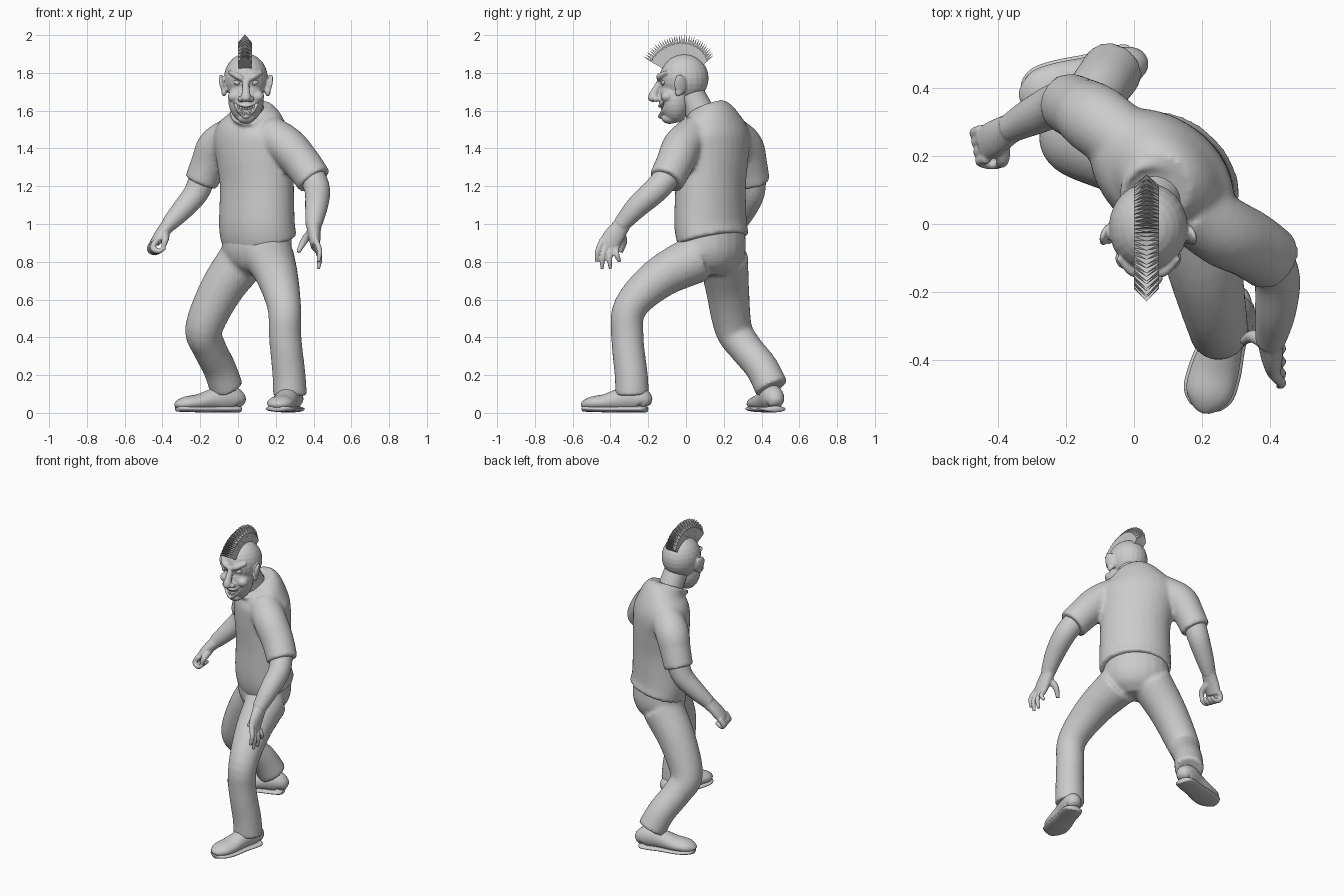
import bpy, bmesh, math
from mathutils import Vector, Matrix, Euler

if "Cube" in bpy.data.objects:
    bpy.data.objects.remove(bpy.data.objects["Cube"])


def tube(bm, pts, ref=(1, 0, 0), n=20, steps=5):
    """Loft through (x, y, z, ru[, rv]) points with spline interpolation."""
    P = [Vector(p if len(p) == 5 else (*p, p[3])) for p in pts]
    P = [P[0] * 2 - P[1]] + P + [P[-1] * 2 - P[-2]]
    S = []
    for i in range(1, len(P) - 2):
        a, b, c, d = P[i - 1:i + 3]
        for k in range(steps):
            t = k / steps
            S.append((b * 2 + (c - a) * t + (a * 2 - b * 5 + c * 4 - d) * t * t
                      + (b * 3 - a - c * 3 + d) * t ** 3) * 0.5)
    S.append(P[-2])
    rings = []
    for i, s in enumerate(S):
        t = (Vector(S[min(i + 1, len(S) - 1)][:3]) - Vector(S[max(i - 1, 0)][:3])).normalized()
        u = Vector(ref)
        u = (u - t * u.dot(t)).normalized()
        v = t.cross(u)
        rings.append([bm.verts.new(Vector(s[:3]) + u * s[3] * math.cos(q) + v * s[4] * math.sin(q))
                      for q in (2 * math.pi * k / n for k in range(n))])
    for A, B in zip(rings, rings[1:]):
        for k in range(n):
            bm.faces.new((A[k], A[(k + 1) % n], B[(k + 1) % n], B[k]))
    bm.faces.new(rings[0][::-1])
    bm.faces.new(rings[-1])


def ball(bm, c, r, rot=(0, 0, 0)):
    r = r if isinstance(r, tuple) else (r, r, r)
    bmesh.ops.create_uvsphere(bm, u_segments=24, v_segments=14, radius=1,
                              matrix=Matrix.LocRotScale(Vector(c), Euler(rot), Vector(r)))


def finish(name, bm, voxel=0, smooth=3, flat=False):
    """Make the object; a voxel size fuses its overlapping pieces into one skin."""
    bmesh.ops.recalc_face_normals(bm, faces=bm.faces[:])
    me = bpy.data.meshes.new(name)
    bm.to_mesh(me)
    bm.free()
    ob = bpy.data.objects.new(name, me)
    bpy.context.collection.objects.link(ob)
    for f in me.polygons:
        f.use_smooth = not flat
    if voxel:
        m = ob.modifiers.new("fuse", 'REMESH')
        m.mode, m.voxel_size, m.use_smooth_shade = 'VOXEL', voxel, True
        m = ob.modifiers.new("relax", 'SMOOTH')
        m.factor, m.iterations = 0.5, smooth
    return ob


SIDE = (0.77, -0.64, 0)   # twisted body's sideways axis

# trousers
bm = bmesh.new()
tube(bm, [(.10, .14, .97, .195, .155), (.10, .14, .86, .20, .16),
          (.10, .14, .78, .16, .13), (.10, .14, .73, .08, .07)], SIDE)
tube(bm, [(.17, .06, .82, .13), (.21, -.14, .715, .11), (.245, -.295, .56, .09),
          (.25, -.31, .4, .086), (.27, -.29, .2, .088), (.275, -.285, .09, .09)])
tube(bm, [(.03, .2, .82, .13), (-.09, .22, .65, .115), (-.18, .25, .45, .1),
          (-.155, .31, .35, .09), (-.1, .40, .24, .088), (-.06, .455, .13, .09)])
finish("trousers", bm, .012, 6)

# shirt with sleeves and collar
bm = bmesh.new()
tube(bm, [(.112, .145, .915, .22, .17), (.10, .13, 1.0, .22, .17), (.10, .13, 1.2, .215, .165),
          (.09, .135, 1.35, .225, .17), (.08, .14, 1.47, .235, .165),
          (.08, .13, 1.56, .17, .135), (.07, .11, 1.62, .10, .10)], SIDE, 32)
tube(bm, [(.16, .05, 1.48, .1), (.26, -.02, 1.41, .105), (.34, -.06, 1.32, .1), (.405, -.105, 1.23, .095)])
tube(bm, [(-.01, .23, 1.48, .1), (-.11, .305, 1.41, .105), (-.155, .335, 1.32, .095), (-.195, .355, 1.22, .09)])
tube(bm, [(.055 + .09 * math.cos(a), .075 + .1 * math.sin(a), 1.587 + .055 * math.sin(a), .013)
          for a in (k * math.pi / 8 for k in range(17))], (0, .3, 1), 8, 2)
finish("shirt", bm, .012, 4)

# left arm with open hand
bm = bmesh.new()
tube(bm, [(.39, -.09, 1.26, .07), (.42, -.16, 1.18, .068), (.415, -.26, 1.09, .06), (.40, -.345, .995, .044)])
w = Vector((0, -.86, .5))
tube(bm, [(.40, -.335, 1.0, .044, .04), (.405, -.385, .93, .055, .032), (.41, -.415, .88, .052, .024)], w)
for o, y, z in ((.043, -.475, .80), (.015, -.445, .762), (-.015, -.40, .762), (-.043, -.35, .80)):
    b = Vector((.41, -.405, .895)) + w * o
    e = Vector((.425, y, z))
    m = (b + e) / 2 + Vector((.015, -.008, 0))
    tube(bm, [(*b, .016), (*m, .015), (*e, .01)], n=10)
tube(bm, [(.39, -.35, .96, .024), (.35, -.33, .91, .02), (.318, -.345, .85, .012)], n=10)
finish("left_arm", bm, .006, 3)

# right arm with curled hand
bm = bmesh.new()
tube(bm, [(-.185, .355, 1.25, .07), (-.225, .35, 1.16, .066), (-.3, .315, 1.07, .056), (-.365, .28, 1.0, .043)])
w = Vector((.2, -.95, .1))
tube(bm, [(-.355, .285, 1.01, .043, .04), (-.405, .255, .95, .052, .033), (-.44, .235, .90, .052, .026)], w)
for o in (-.043, -.015, .015, .043):
    K = Vector((-.44, .235, .91)) + w * o
    tube(bm, [(*(K + Vector(d)), r) for d, r in (((0, 0, 0), .017), ((-.02, -.01, -.04), .016),
         ((.01, -.02, -.058), .015), ((.045, -.02, -.04), .011))], n=10)
tube(bm, [(-.385, .25, .95, .024), (-.385, .19, .92, .02), (-.395, .175, .88, .012)], n=10)
finish("right_arm", bm, .006, 3)


# shoes: rounded upper on a flat sole, from heel to toe
def shoe(name, heel, toe):
    h, t = Vector((*heel, 0)), Vector((*toe, 0))
    side = (t - h).cross(Vector((0, 0, 1)))
    bm, sole = bmesh.new(), bmesh.new()
    prof = ((0, .03, .05), (.05, .052, .11), (.2, .06, .14), (.4, .06, .12),
            (.65, .07, .088), (.85, .068, .075), (.96, .045, .055), (1, .02, .035))
    tube(bm, [(*((h.lerp(t, k)).xy), .012 + z / 2, wd, z / 2) for k, wd, z in prof], side)
    tube(sole, [(*((h.lerp(t, k)).xy), .02 + .012 * max(0, k - .7), wd + .008, .017) for k, wd, z in prof], side)
    finish(name + "_upper", bm)
    finish(name + "_sole", sole)


shoe("left_shoe", (.30, -.21), (.205, -.545))
shoe("right_shoe", (.01, .475), (-.325, .37))

# neck
bm = bmesh.new()
tube(bm, [(.07, .10, 1.53, .085), (.06, .06, 1.62, .075), (.05, .01, 1.71, .075)])
finish("neck", bm)

# head with brows, cheeks, nose, lips and ears
X = .042
bm = bmesh.new()
ball(bm, (X, -.01, 1.772), (.116, .13, .13))
ball(bm, (X, -.058, 1.66), (.094, .085, .125))
ball(bm, (X, -.085, 1.56), (.045, .045, .03))
tube(bm, [(X, -.125, 1.775, .016), (X, -.155, 1.72, .019), (X, -.175, 1.675, .026)], n=12)
ball(bm, (X, -.175, 1.668), (.027, .027, .022))
SMILE = ((-.062, -.108, 1.642), (-.035, -.132, 1.61), (0, -.142, 1.597), (.035, -.132, 1.61), (.062, -.108, 1.642))
for dz, f in ((.028, .55), (-.028, 1)):
    tube(bm, [(X + x, y + .004, z + dz * (1 - abs(x) / .075), .011) for x, y, z in SMILE], (0, 0, 1), 10)
for s in (-1, 1):
    ball(bm, (X + s * .063, -.10, 1.675), (.034, .034, .03))
    ball(bm, (X + s * .026, -.158, 1.662), (.017, .02, .016))
    tube(bm, [(X + s * .012, -.14, 1.763, .013), (X + s * .045, -.138, 1.783, .017),
              (X + s * .088, -.098, 1.805, .01)], (0, 0, 1), 10)
    ball(bm, (X + s * .122, -.03, 1.738), (.014, .034, .056), (.15, s * .2, s * .35))
    ball(bm, (X + s * .116, -.04, 1.70), (.014, .02, .025))
head = finish("head", bm, .0055, 2)

# mouth opening cut from the head
bm = bmesh.new()
tube(bm, [(X + x, y - .005, z, r, r * 1.3) for (x, y, z), r in zip(SMILE, (.004, .017, .022, .017, .004))],
     (0, 0, 1), 14)
cutter = finish("mouth_cutter", bm)
cutter.hide_render = True
cutter.hide_set(True)
m = head.modifiers.new("mouth", 'BOOLEAN')
m.operation, m.object = 'DIFFERENCE', cutter

# teeth and eyes
bm = bmesh.new()
for k in range(-3, 4):
    x = k * .013
    for dz in (.016, -.017):
        ball(bm, (X + x, -.127 + 8 * x * x, 1.597 + 11 * x * x + dz * (1 - abs(x) / .08)), (.006, .006, .010))
finish("teeth", bm)
bm = bmesh.new()
for s in (-1, 1):
    ball(bm, (X + s * .045, -.113, 1.748), (.022, .02, .015), (0, -s * .35, 0))
finish("eyes", bm)

# mohawk: a fan of pointed blades over the skull
bm = bmesh.new()
N = 34
for i in range(N):
    f = i / (N - 1)
    a = math.radians(38 + 114 * f)
    tip = .197 + .045 * f + .02 * math.sin(math.pi * f) * (1 - f) + .004 * (i % 2)
    out = Vector((0, math.cos(a), math.sin(a)))
    tan = Vector((0, -math.sin(a), math.cos(a)))
    c = Vector((.037, -.01, 1.772))
    rows = [[bm.verts.new(c + out * r + Vector((sx * hw, 0, 0)) + tan * (st * th))
             for sx, st in ((-1, -1), (1, -1), (1, 1), (-1, 1))]
            for r, hw, th in ((.11, .034, .008), (tip - .045, .037, .0055))]
    top = bm.verts.new(c + out * tip)
    bm.faces.new(rows[0])
    for k in range(4):
        j = (k + 1) % 4
        bm.faces.new((rows[0][k], rows[0][j], rows[1][j], rows[1][k]))
        bm.faces.new((rows[1][k], rows[1][j], top))
finish("mohawk", bm, flat=True)
